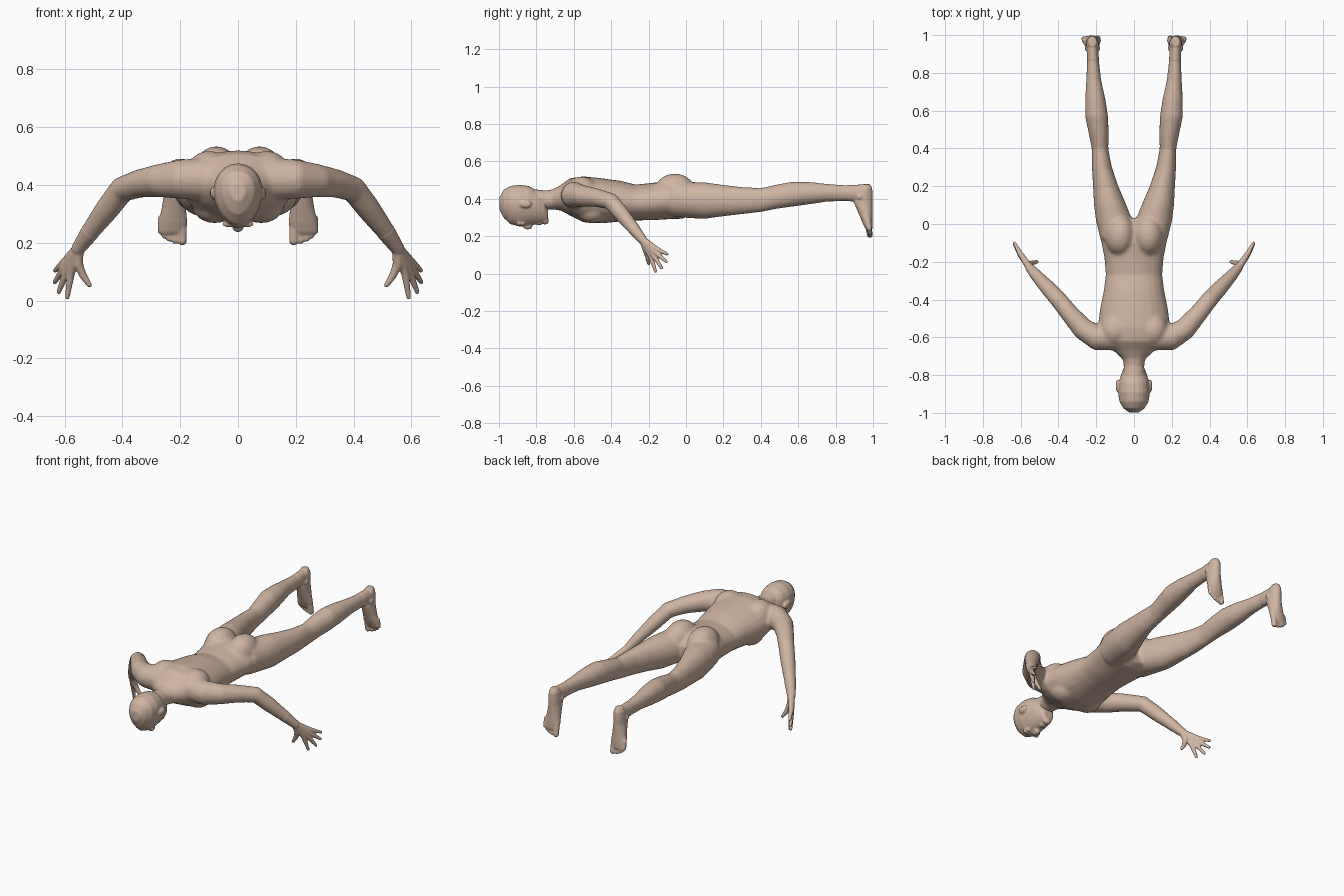
import bpy
import bmesh
from math import sin, cos, pi
from mathutils import Vector, Matrix

cube = bpy.data.objects.get("Cube")
if cube:
    bpy.data.objects.remove(cube, do_unlink=True)

skin = bpy.data.materials.new("skin")
skin.use_nodes = True
skin_colour = (0.63, 0.46, 0.36, 1)
skin.diffuse_color = skin_colour
skin.node_tree.nodes["Principled BSDF"].inputs["Base Color"].default_value = skin_colour

SEGMENTS = 24


def skin_rings(bm, rings):
    """Bridge a list of vertex rings and close both ends."""
    for first, second in zip(rings, rings[1:]):
        for i in range(SEGMENTS):
            j = (i + 1) % SEGMENTS
            bm.faces.new((first[i], first[j], second[j], second[i]))
    bm.faces.new(rings[0])
    bm.faces.new(rings[-1])


def loft(bm, sections, across, side=1, taper=0):
    """Sections are (x, y, z, half width, half depth); across is the depth axis."""
    rings = []
    for x, y, z, width, depth in sections:
        ring = []
        for i in range(SEGMENTS):
            angle = 2 * pi * i / SEGMENTS
            offset = across * depth * sin(angle)
            offset.x += width * cos(angle) * (1 + taper * sin(angle))
            point = Vector((x, y, z)) + offset
            point.x *= side
            ring.append(bm.verts.new(point))
        rings.append(ring)
    skin_rings(bm, rings)


def tube(bm, path, side=1):
    """Round limb through (x, y, z, radius) points, with rounded ends."""
    points = [Vector((side * p[0], p[1], p[2])) for p in path]
    rings = []
    for k, point in enumerate(points):
        before = points[max(k - 1, 0)]
        after = points[min(k + 1, len(points) - 1)]
        turn = (after - before).to_track_quat("Z", "Y")
        ring = []
        for i in range(SEGMENTS):
            angle = 2 * pi * i / SEGMENTS
            spoke = Vector((cos(angle), sin(angle), 0)) * path[k][3]
            ring.append(bm.verts.new(point + turn @ spoke))
        rings.append(ring)
    skin_rings(bm, rings)
    for k in (0, -1):
        ball(bm, path[k][:3], [path[k][3]] * 3, side)


def ball(bm, centre, radii, side=1):
    place = Matrix.Translation((side * centre[0], centre[1], centre[2]))
    bmesh.ops.create_uvsphere(bm, u_segments=SEGMENTS, v_segments=12, radius=1,
                              matrix=place @ Matrix.Diagonal((*radii, 1)))


def finish(bm, name, voxel, smoothing):
    """Fuse the overlapping volumes into one smooth skin."""
    bmesh.ops.recalc_face_normals(bm, faces=bm.faces)
    mesh = bpy.data.meshes.new(name)
    bm.to_mesh(mesh)
    bm.free()
    mesh.materials.append(skin)
    obj = bpy.data.objects.new(name, mesh)
    bpy.context.collection.objects.link(obj)
    remesh = obj.modifiers.new("fuse", "REMESH")
    remesh.mode = "VOXEL"
    remesh.voxel_size = voxel
    remesh.use_smooth_shade = True
    smooth = obj.modifiers.new("soften", "SMOOTH")
    smooth.factor = 0.5
    smooth.iterations = smoothing
    for polygon in mesh.polygons:
        polygon.use_smooth = True
    return obj


UP = Vector((0, 0, 1))
BACK = Vector((0, 1, 0))
SIDES = {"left": 1, "right": -1}

# Torso, legs and arms
body = bmesh.new()
torso = [(-.72, .395, .055, .05), (-.67, .405, .11, .068), (-.62, .41, .17, .1),
         (-.55, .397, .193, .123), (-.45, .389, .18, .121), (-.35, .387, .16, .109),
         (-.27, .38, .15, .096), (-.18, .385, .157, .1), (-.1, .393, .173, .103),
         (-.02, .388, .18, .095), (.03, .375, .08, .06)]
loft(body, [(0, *section) for section in torso], UP)
neck = [(-.85, .4, .06, .055), (-.75, .393, .054, .051), (-.66, .4, .07, .06)]
loft(body, [(0, *section) for section in neck], UP)

leg = [(.095, -.08, .4, .083, .095), (.105, .02, .393, .097, .097),
       (.126, .1, .39, .086, .098), (.15, .2, .39, .067, .084),
       (.17, .3, .39, .053, .073), (.18, .4, .393, .044, .064),
       (.187, .48, .41, .053, .065), (.198, .57, .425, .061, .067),
       (.205, .66, .43, .054, .06), (.213, .76, .432, .04, .047),
       (.217, .86, .43, .032, .043), (.22, .93, .43, .031, .046)]
arm = [(.1, -.595, .42, .075), (.2, -.6, .42, .068), (.27, -.555, .415, .058),
       (.34, -.475, .405, .049), (.4, -.4, .385, .045), (.45, -.345, .32, .042),
       (.51, -.28, .24, .033), (.552, -.232, .18, .025)]
for side in SIDES.values():
    loft(body, leg, UP, side)
    tube(body, arm, side)
    # buttock, shoulder blade and breast muscle
    ball(body, (.075, -.06, .44), (.082, .11, .094), side)
    ball(body, (.1, -.56, .44), (.08, .09, .078), side)
    ball(body, (.08, -.5, .33), (.08, .08, .062), side)
finish(body, "body", .009, 6)

# Head with face and ears
head = bmesh.new()
skull = [(-.998, .375, .025, .03), (-.975, .373, .056, .075), (-.94, .366, .077, .102),
         (-.89, .363, .084, .112), (-.84, .362, .079, .106), (-.79, .352, .066, .088),
         (-.757, .335, .05, .065), (-.738, .31, .03, .036)]
loft(head, [(0, *section) for section in skull], UP, taper=.15)
loft(head, [(0, *section) for section in neck[:2]], UP)
ball(head, (0, -.847, .254), (.014, .026, .019))
ball(head, (0, -.835, .25), (.02, .012, .012))
ball(head, (0, -.79, .267), (.024, .007, .009))
ball(head, (0, -.778, .268), (.021, .007, .009))
ball(head, (0, -.753, .282), (.026, .02, .02))
for side in SIDES.values():
    ball(head, (.032, -.872, .268), (.017, .01, .012), side)
    ball(head, (.03, -.892, .265), (.026, .009, .012), side)
    ball(head, (.086, -.857, .372), (.011, .034, .021), side)
finish(head, "head", .005, 4)

# Hands: each finger runs from the wrist through its knuckle to the tip
wrist = (.552, -.232, .18)
fingers = [((.578, -.19, .095), (.59, -.163, .012)),
           ((.593, -.175, .1), (.62, -.13, .03)),
           ((.602, -.163, .113), (.634, -.106, .064)),
           ((.602, -.158, .132), (.633, -.1, .104))]
thumb = [(*wrist, .02), (.553, -.213, .125, .018), (.535, -.205, .085, .013),
         (.514, -.2, .054, .009)]
for label, side in SIDES.items():
    hand = bmesh.new()
    tube(hand, [arm[-2], (*wrist, .024)], side)
    for knuckle, tip in fingers:
        middle = (Vector(knuckle) + Vector(tip)) / 2
        tube(hand, [(*wrist, .02), (*knuckle, .014), (*middle, .011), (*tip, .008)], side)
    tube(hand, thumb, side)
    finish(hand, label + "_hand", .004, 3)

# Feet: heel at the top, toes pointing down
foot_shape = [(.22, .962, .478, .02, .022), (.22, .953, .455, .031, .043),
              (.22, .948, .42, .034, .05), (.22, .947, .38, .035, .05),
              (.222, .96, .32, .042, .037), (.225, .971, .27, .05, .027),
              (.228, .978, .24, .05, .019), (.228, .98, .23, .045, .014)]
toes = [(.193, .203, .016), (.218, .203, .011), (.237, .21, .0105),
        (.254, .22, .01), (.268, .235, .01)]
for label, side in SIDES.items():
    foot = bmesh.new()
    loft(foot, foot_shape, BACK, side)
    loft(foot, leg[-2:], UP, side)
    for x, z, radius in toes:
        tube(foot, [(x, .976, z + .05, radius), (x, .983, z + .004, radius)], side)
    # ankle bones
    for x in (.188, .252):
        ball(foot, (x, .93, .41), (.009, .014, .014), side)
    finish(foot, label + "_foot", .0045, 4)
